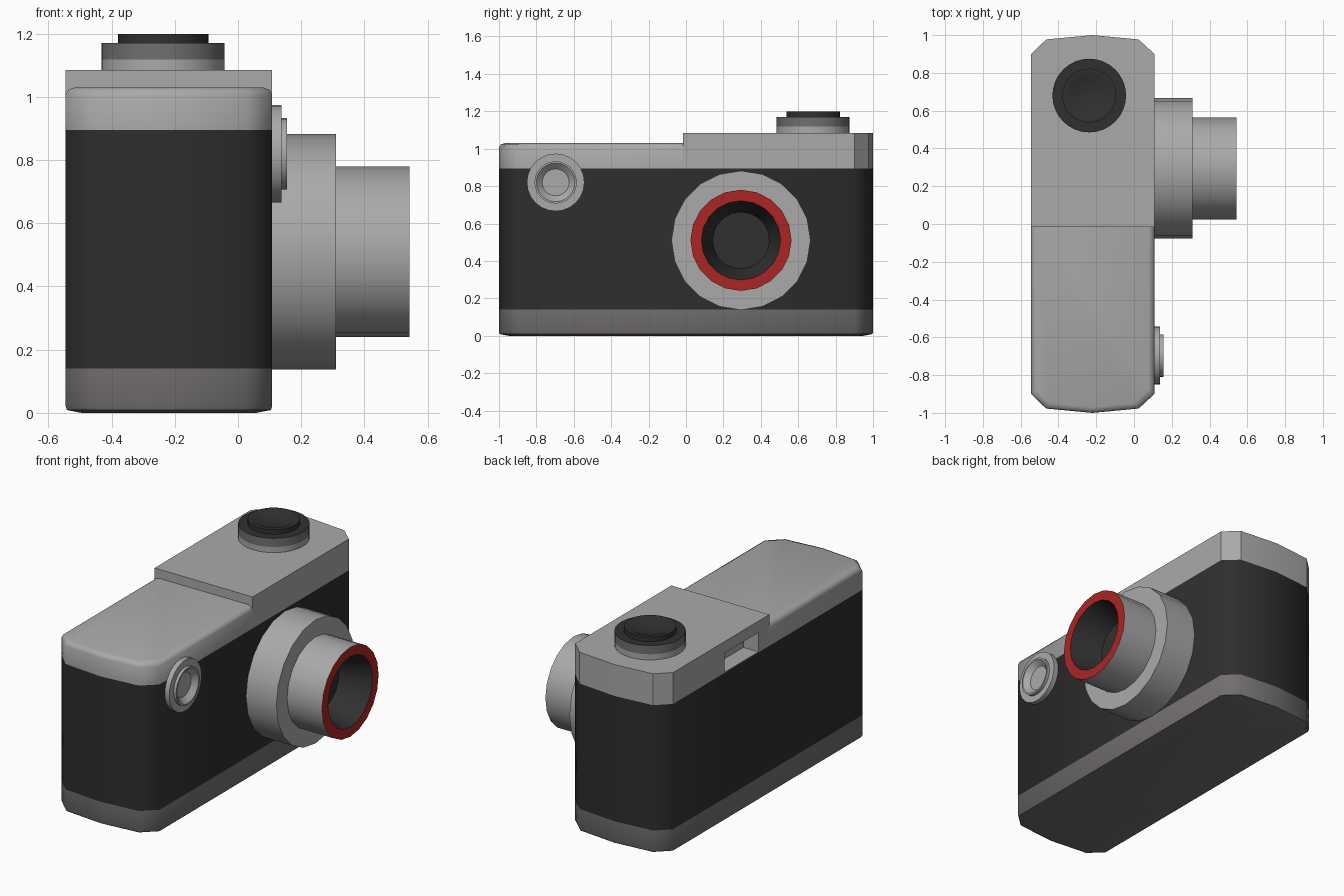
import bpy, bmesh, math
from mathutils import Matrix, Vector

if "Cube" in bpy.data.objects:
    bpy.data.objects.remove(bpy.data.objects["Cube"])


def material(name, rgb):
    m = bpy.data.materials.new(name)
    m.diffuse_color = (*rgb, 1)
    m.use_nodes = True
    m.node_tree.nodes["Principled BSDF"].inputs["Base Color"].default_value = m.diffuse_color
    return m


SILVER = material("silver metal", (0.40, 0.40, 0.40))
WARM = material("warm grey metal", (0.17, 0.157, 0.157))
BLACK = material("black leather", (0.027, 0.027, 0.027))
KNOB = material("dark knob", (0.03, 0.03, 0.03))
RED = material("red ring", (0.42, 0.018, 0.018))


def loft(name, rings, mats, caps=(True, True), closed_angle=35):
    """Skin a stack of point rings; mats holds one material per band."""
    bm = bmesh.new()
    used = list(dict.fromkeys(mats))
    loops = [[bm.verts.new(p) for p in ring] for ring in rings]
    n = len(rings[0])
    for k, (a, b) in enumerate(zip(loops, loops[1:])):
        for i in range(n):
            j = (i + 1) % n
            f = bm.faces.new((a[i], a[j], b[j], b[i]))
            f.material_index = used.index(mats[k])
    if caps[0]:
        bm.faces.new(loops[0][::-1]).material_index = used.index(mats[0])
    if caps[1]:
        bm.faces.new(loops[-1]).material_index = used.index(mats[-1])
    me = bpy.data.meshes.new(name)
    bm.to_mesh(me)
    bm.free()
    ob = bpy.data.objects.new(name, me)
    bpy.context.collection.objects.link(ob)
    for m in used:
        me.materials.append(m)
    smooth(ob, closed_angle)
    return ob


def smooth(ob, angle):
    bpy.ops.object.select_all(action='DESELECT')
    bpy.context.view_layer.objects.active = ob
    ob.select_set(True)
    bpy.ops.object.shade_smooth_by_angle(angle=math.radians(angle))


def lathe(name, profile, mats, center, axis='Z', sides=32):
    """Revolve (radius, height) points around an axis through center."""
    rot = Matrix.Rotation(math.pi / 2, 3, 'Y') if axis == 'X' else Matrix.Identity(3)
    rings = []
    for r, h in profile:
        rings.append([rot @ Vector((r * math.cos(2 * math.pi * i / sides),
                                    r * math.sin(2 * math.pi * i / sides), h)) + Vector(center)
                      for i in range(sides)])
    return loft(name, rings, mats, caps=(False, True))


# Body outline seen from above: flat sides with softened, slightly bowed ends
MID = -0.22
END = [(0.108, 0.90), (0.025, 0.977), (MID, 1.0), (-0.465, 0.977), (-0.545, 0.90)]
NEG_END = [(x, -y) for x, y in reversed(END)]
STEP = -0.015
FULL = END + NEG_END
HIGH = END + [(-0.545, STEP), (0.108, STEP)]
LOW = [(0.108, STEP), (-0.545, STEP)] + NEG_END


def section(outline, z, inset=0.0):
    s = 1 - inset / 0.325
    return [(MID + (x - MID) * s, y * (1 - inset) if abs(y) > 0.1 else y, z)
            for x, y in outline]


# Bottom plate, leather wrap, low top plate
loft("bottom_plate", [section(FULL, 0, 0.05), section(FULL, 0.009, 0.004),
                      section(FULL, 0.02), section(FULL, 0.14)],
     [WARM] * 3, caps=(True, False), closed_angle=50)
loft("leather_body", [section(FULL, 0.14), section(FULL, 0.895)],
     [BLACK], caps=(False, False), closed_angle=50)
loft("top_plate_low", [section(LOW, 0.895), section(LOW, 1.005),
                       section(LOW, 1.022, 0.008), section(LOW, 1.03, 0.03)],
     [SILVER] * 3, caps=(False, True), closed_angle=50)

# Raised top plate with the eyepiece recess cut into its back
high = loft("top_plate_high", [section(HIGH, 0.895), section(HIGH, 1.084)], [SILVER])
bpy.ops.mesh.primitive_cube_add(size=1, location=(-0.545, 0.25, 0.957))
cutter = bpy.context.object
cutter.name = "eyepiece_cutter"
cutter.scale = (0.2, 0.32, 0.116)
cutter.hide_render = True
cutter.data.materials.append(SILVER)
mod = high.modifiers.new("eyepiece", 'BOOLEAN')
mod.operation = 'DIFFERENCE'
mod.object = cutter
bpy.context.view_layer.objects.active = high
bpy.ops.object.modifier_apply(modifier=mod.name)
bpy.data.objects.remove(cutter)

# Lens: wide mount, narrower barrel, red rim and dark funnel to the glass
lathe("lens", [(0.372, 0.10), (0.372, 0.31), (0.27, 0.31), (0.27, 0.542),
               (0.212, 0.542), (0.152, 0.36)],
      [SILVER, SILVER, SILVER, RED, KNOB], (0, 0.294, 0.51), 'X', 20)

# Front viewfinder window
lathe("viewfinder_window", [(0.154, 0.10), (0.154, 0.138), (0.113, 0.138), (0.113, 0.155),
                            (0.103, 0.155), (0.072, 0.125)],
      [SILVER] * 5, (0, -0.697, 0.82), 'X', 24)

# Shutter dial: silver foot, warm grey rim, black stepped knob
lathe("shutter_dial", [(0.195, 1.08), (0.195, 1.118), (0.195, 1.17), (0.143, 1.17),
                       (0.143, 1.198), (0.115, 1.198), (0.08, 1.178)],
      [SILVER, WARM, KNOB, KNOB, KNOB, KNOB], (-0.237, 0.68, 0))
